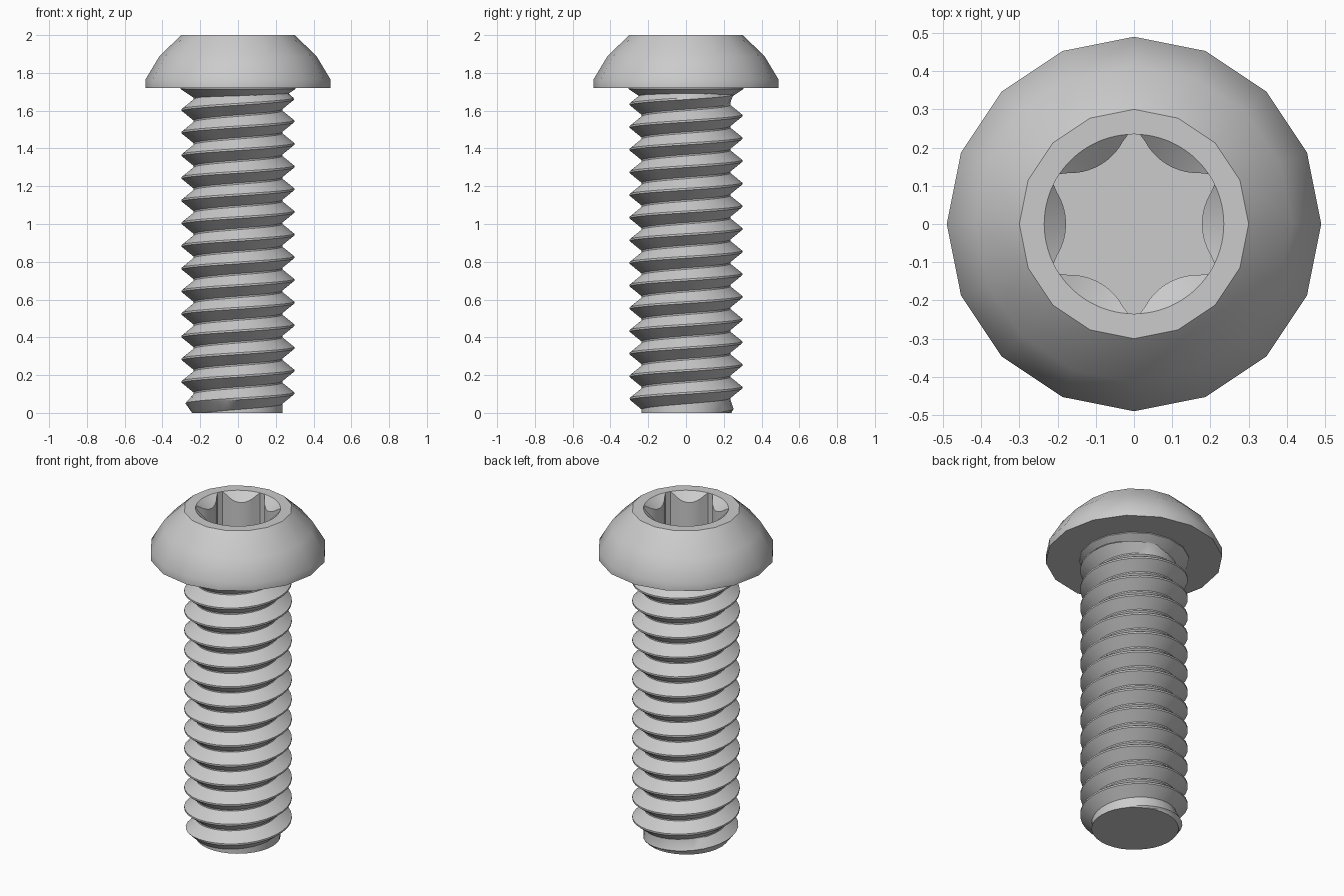
import bpy, bmesh
from math import cos, sin, pi, sqrt, radians

if "Cube" in bpy.data.objects:
    bpy.data.objects.remove(bpy.data.objects["Cube"], do_unlink=True)

SIDES = 16
TOP, HEAD_BASE = 2.0, 1.72

steel = bpy.data.materials.new("grey_steel")
steel.use_nodes = True
steel.diffuse_color = (0.6, 0.6, 0.6, 1)
steel.node_tree.nodes["Principled BSDF"].inputs["Base Color"].default_value = (0.6, 0.6, 0.6, 1)


def finish(bm, name, angle):
    bmesh.ops.remove_doubles(bm, verts=bm.verts, dist=0.0002)
    bmesh.ops.recalc_face_normals(bm, faces=bm.faces)
    mesh = bpy.data.meshes.new(name)
    bm.to_mesh(mesh)
    bm.free()
    mesh.materials.append(steel)
    obj = bpy.data.objects.new(name, mesh)
    bpy.context.collection.objects.link(obj)
    bpy.ops.object.select_all(action='DESELECT')
    obj.select_set(True)
    bpy.context.view_layer.objects.active = obj
    bpy.ops.object.shade_smooth_by_angle(angle=radians(angle))


def ring(bm, count, radius, height):
    """Closed loop of vertices; radius and height are functions of the angle."""
    angles = [2 * pi * i / count for i in range(count)]
    return [bm.verts.new((radius(a) * cos(a), radius(a) * sin(a), height(a))) for a in angles]


def skin(bm, a, b):
    n = len(a)
    for i in range(n):
        j = (i + 1) % n
        bm.faces.new((a[i], a[j], b[j], b[i]))


def round_rings(bm, profile):
    rings = [ring(bm, SIDES, lambda a, r=r: r, lambda a, z=z: z) for r, z in profile]
    for a, b in zip(rings, rings[1:]):
        skin(bm, a, b)
    return rings


def loop_edges(bm, loop):
    edges = []
    for i, v in enumerate(loop):
        w = loop[(i + 1) % len(loop)]
        edges.append(bm.edges.get((v, w)) or bm.edges.new((v, w)))
    return edges


# Six-lobed socket outline: inward circular bulges between narrow tips
OPENING, BULGE_C, BULGE_R = 0.235, 0.336, 0.158


def lobe(a):
    phi = (a + pi / 6) % (pi / 3) - pi / 6
    inside = BULGE_R ** 2 - (BULGE_C * sin(phi)) ** 2
    if inside < 0:
        return OPENING
    return min(OPENING, BULGE_C * cos(phi) - sqrt(inside))


# Domed head with the countersunk socket in its top
bm = bmesh.new()
dome = round_rings(bm, [(0.49, HEAD_BASE), (0.49, 1.765), (0.415, 1.89), (0.30, TOP)])
bm.faces.new(dome[0])
N = 96
opening = ring(bm, N, lambda a: OPENING, lambda a: TOP)
lip = ring(bm, N, lobe, lambda a: TOP - 0.85 * (OPENING - lobe(a)))
floor = ring(bm, N, lobe, lambda a: 1.78)
skin(bm, opening, lip)
skin(bm, lip, floor)
bm.faces.new(floor)
bmesh.ops.bridge_loops(bm, edges=loop_edges(bm, dome[-1]) + loop_edges(bm, opening))
finish(bm, "head", 34)

# Flared neck under the head
bm = bmesh.new()
neck = round_rings(bm, [(0.23, 1.665), (0.305, 1.715), (0.305, HEAD_BASE)])
bm.faces.new(neck[0])
bm.faces.new(neck[-1])
finish(bm, "neck", 30)

# Right-handed threaded shank, wound past both ends and then trimmed
STEPS, PITCH, FIRST_CREST, ROOT = 32, 0.12, 0.104, 0.235
TOOTH = [(-0.056, ROOT), (-0.005, 0.298), (0.005, 0.298), (0.056, ROOT)]
bm = bmesh.new()
columns = []
for s in range(STEPS + 1):
    a = 2 * pi * s / STEPS
    column = []
    for turn in range(-3, 16):
        for dz, r in TOOTH:
            z = FIRST_CREST + PITCH * (turn + s / STEPS) + dz
            chamfer = ROOT + 0.9 * max(z, 0)            # bevelled tip
            runout = ROOT + 2.2 * max(1.695 - z, 0)     # thread fades into the neck
            r = min(r, chamfer, runout)
            column.append(bm.verts.new((r * cos(a), r * sin(a), z)))
    columns.append(column)
for left, right in zip(columns, columns[1:]):
    for i in range(len(left) - 1):
        bm.faces.new((left[i], right[i], right[i + 1], left[i + 1]))
bmesh.ops.remove_doubles(bm, verts=bm.verts, dist=0.0002)
for z, direction in ((0, -1), (1.71, 1)):
    bmesh.ops.bisect_plane(bm, geom=bm.verts[:] + bm.edges[:] + bm.faces[:],
                           plane_co=(0, 0, z), plane_no=(0, 0, direction), clear_outer=True)
bmesh.ops.holes_fill(bm, edges=[e for e in bm.edges if e.is_boundary], sides=0)
finish(bm, "threaded_shank", 30)
